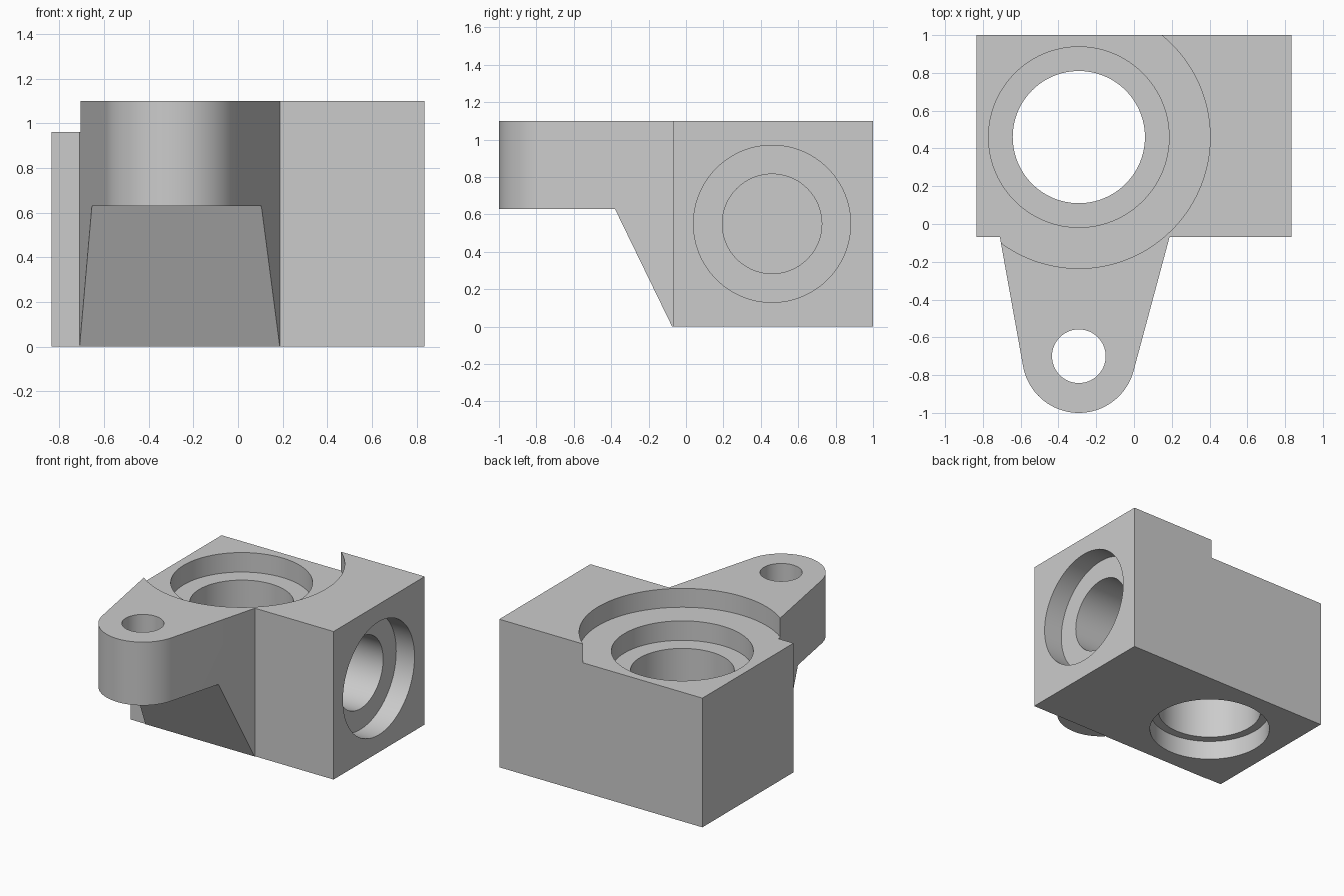
import bpy, bmesh
from math import pi, sin, cos, asin, acos, atan2, hypot
from mathutils import Matrix, Vector

if "Cube" in bpy.data.objects:
    bpy.data.objects.remove(bpy.data.objects["Cube"])

grey = bpy.data.materials.new("light grey")
grey.use_nodes = True
grey.diffuse_color = (0.6, 0.6, 0.6, 1)
grey.node_tree.nodes["Principled BSDF"].inputs["Base Color"].default_value = (0.6, 0.6, 0.6, 1)

# Main dimensions
HALF, FRONT, BACK, TOP = 0.835, -0.07, 1.0, 1.1
BORE = Vector((-0.292, 0.46))
EYE, EYE_R = Vector((-0.292, -0.7)), 0.3
STEP = 0.96
RECESS_R = 0.695


def arc(center, radius, start, end, steps=64):
    angles = [start + (end - start) * i / steps for i in range(steps + 1)]
    return [(center[0] + radius * cos(a), center[1] + radius * sin(a)) for a in angles]


def prism(name, outline, low, high, along_x=False):
    """Extrude a plan outline along z, or a (y, z) outline along x."""
    bm = bmesh.new()
    place = (lambda p: (low, p[0], p[1])) if along_x else (lambda p: (p[0], p[1], low))
    face = bm.faces.new([bm.verts.new(place(p)) for p in outline])
    shift = (high - low, 0, 0) if along_x else (0, 0, high - low)
    grown = bmesh.ops.extrude_face_region(bm, geom=[face])["geom"]
    bmesh.ops.translate(bm, vec=shift, verts=[g for g in grown if isinstance(g, bmesh.types.BMVert)])
    bmesh.ops.recalc_face_normals(bm, faces=bm.faces)
    mesh = bpy.data.meshes.new(name)
    bm.to_mesh(mesh)
    bm.free()
    mesh.materials.append(grey)
    obj = bpy.data.objects.new(name, mesh)
    bpy.context.collection.objects.link(obj)
    return obj


def disc(center, radius):
    return arc(center, radius, 0, 2 * pi, 96)[:-1]


def tangent(point, side):
    """Angle on the arm's round end where a line from point touches it."""
    d = Vector(point) - EYE
    return atan2(d.y, d.x) + side * acos(EYE_R / d.length)


# Block and tapered arm in one outline
left_root, right_root = (-0.71, FRONT), (0.188, FRONT)
round_end = arc(EYE, EYE_R, tangent(left_root, 1), tangent(right_root, -1) + 2 * pi)
outline = [(-HALF, BACK), (-HALF, FRONT), left_root, *round_end, right_root,
           (HALF, FRONT), (HALF, BACK)]
body = prism("housing_block", outline, 0, TOP)

# Stepped recess: round on one side, open to the other
edge = FRONT - 0.001
start = asin((edge - BORE.y) / RECESS_R)
recess = arc(BORE, RECESS_R, -pi - start, pi / 2 + 2 * pi - 2 * pi, 96)
recess += [(-1.2, BORE.y + RECESS_R), (-1.2, edge)]

side = (BORE.y, TOP / 2)
cutters = [
    # Sloped clearance under the arm
    prism("arm_underside_cutter", [(FRONT - 0.004, 0.0), (-0.38, 0.63), (-1.2, 0.63),
                                   (-1.2, -0.2), (FRONT - 0.004, -0.2)], -1, 1, True),
    prism("recess_cutter", recess, STEP, 1.3),
    # Vertical bore with counterbores at both ends
    prism("bore_cutter", disc(BORE, 0.35), -0.2, 1.3),
    prism("top_counterbore_cutter", disc(BORE, 0.478), STEP - 0.145, 1.3),
    prism("bottom_counterbore_cutter", disc(BORE, 0.41), -0.2, 0.14),
    # Blind side bore with counterbore
    prism("side_counterbore_cutter", disc(side, 0.42), HALF - 0.15, 1.2, True),
    prism("side_bore_cutter", disc(side, 0.266), 0.2, 1.2, True),
    # Arm eye
    prism("arm_hole_cutter", disc(EYE, 0.142), 0.3, 1.3),
]

bpy.context.view_layer.objects.active = body
for cutter in cutters:
    cutter.hide_render = True
    mod = body.modifiers.new(cutter.name, 'BOOLEAN')
    mod.operation, mod.solver, mod.object = 'DIFFERENCE', 'EXACT', cutter
    bpy.ops.object.modifier_apply(modifier=mod.name)
    bpy.data.objects.remove(cutter)

# Smooth bores, crisp edges
bpy.ops.object.select_all(action='DESELECT')
body.select_set(True)
bpy.ops.object.shade_smooth_by_angle(angle=pi / 6)
